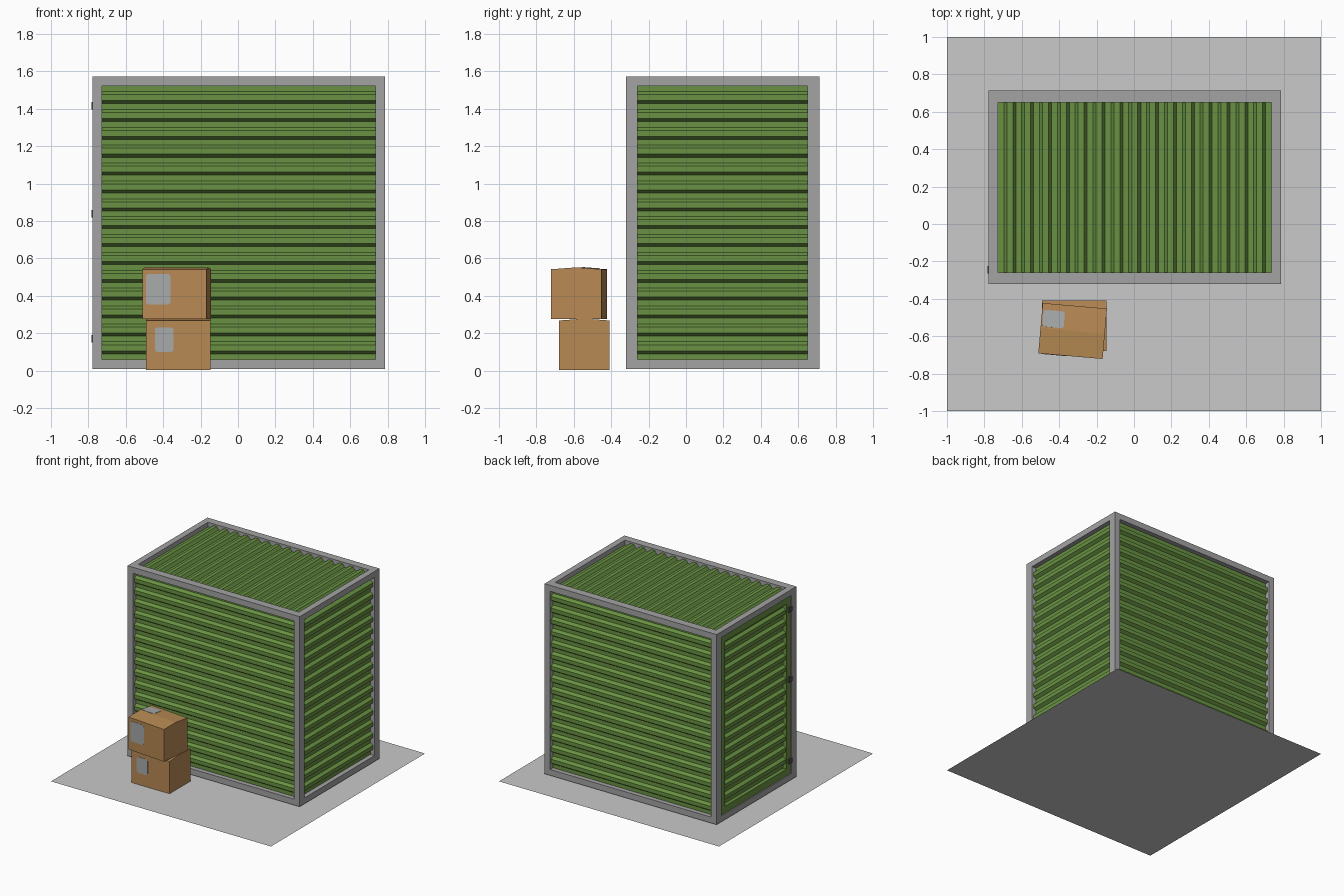
import bpy, bmesh, math
from mathutils import Matrix, Vector

if "Cube" in bpy.data.objects:
    bpy.data.objects.remove(bpy.data.objects["Cube"])


def material(name, srgb):
    col = tuple(((c + 0.055) / 1.055) ** 2.4 for c in srgb) + (1,)
    m = bpy.data.materials.new(name)
    m.use_nodes = True
    m.diffuse_color = col
    m.node_tree.nodes["Principled BSDF"].inputs["Base Color"].default_value = col
    return m


CONCRETE = material("concrete grey", (0.79, 0.79, 0.79))
STEEL = material("frame grey", (0.64, 0.64, 0.64))
GREEN = material("panel green", (0.41, 0.57, 0.26))
CARD = material("cardboard tan", (0.72, 0.54, 0.33))
LABEL = material("label grey", (0.66, 0.67, 0.67))
HINGE = material("hinge dark grey", (0.3, 0.3, 0.3))


def finish(name, bm, mat, matrix=Matrix()):
    bm.normal_update()
    mesh = bpy.data.meshes.new(name)
    bm.to_mesh(mesh)
    bm.free()
    mesh.materials.append(mat)
    ob = bpy.data.objects.new(name, mesh)
    ob.matrix_world = matrix
    bpy.context.collection.objects.link(ob)
    return ob


def add_box(bm, lo, hi):
    lo, hi = Vector(lo), Vector(hi)
    size = Matrix.Diagonal((*(hi - lo), 1))
    bmesh.ops.create_cube(bm, size=1, matrix=Matrix.Translation((lo + hi) / 2) @ size)


# Outer limits of the container and its frame bar widths
LO, HI = Vector((-0.778, -0.322, 0.01)), Vector((0.786, 0.714, 1.572))
BAR = Vector((0.051, 0.064, 0.049))
IN_LO, IN_HI = LO + BAR, HI - BAR

# Ground slab
bm = bmesh.new()
bmesh.ops.create_grid(bm, x_segments=1, y_segments=1, size=1)
finish("ground_slab", bm, CONCRETE)

# Frame: four bars along each axis, posts running full height
bm = bmesh.new()
for axis in range(3):
    a, b = [i for i in range(3) if i != axis]
    for sa in (0, 1):
        for sb in (0, 1):
            lo, hi = Vector(LO), Vector(HI)
            for i, s in ((a, sa), (b, sb)):
                if s:
                    lo[i] = IN_HI[i]
                else:
                    hi[i] = IN_LO[i]
            if axis < 2:
                lo[axis], hi[axis] = IN_LO[axis], IN_HI[axis]
            add_box(bm, lo, hi)
finish("container_frame", bm, STEEL)


def corrugated(name, length, width, matrix):
    """Sheet in local XY, ribs along X and stacked along Y, outward is +Z."""
    flat, slope, depth = 0.031, 0.0163, 0.024
    pitch = 2 * (flat + slope)
    count = round((width - flat) / pitch)
    pitch = (width - flat) / count
    pts = []
    for i in range(count):
        y = -width / 2 + i * pitch
        rise = y + flat
        fall = y + pitch - slope
        pts += [(y, 0), (rise, 0), (rise + slope, depth), (fall, depth)]
        if i == count - 1:
            pts += [(fall + slope, 0), (width / 2, 0)]
    bm = bmesh.new()
    rows = [[bm.verts.new((x, y, z)) for y, z in pts] for x in (-length / 2, length / 2)]
    for j in range(len(pts) - 1):
        bm.faces.new((rows[0][j], rows[1][j], rows[1][j + 1], rows[0][j + 1]))
    finish(name, bm, GREEN, matrix)


def basis(along, stack, origin):
    along, stack = Vector(along), Vector(stack)
    m = Matrix((along, stack, along.cross(stack))).transposed().to_4x4()
    return Matrix.Translation(origin) @ m


# Corrugated walls and roof, recessed behind the frame
MID, SPAN = (LO + HI) / 2, IN_HI - IN_LO
REC = 0.038
UP = (0, 0, 1)
corrugated("front_wall", SPAN.x, SPAN.z, basis((1, 0, 0), UP, (MID.x, LO.y + REC, MID.z)))
corrugated("back_wall", SPAN.x, SPAN.z, basis((-1, 0, 0), UP, (MID.x, HI.y - REC, MID.z)))
corrugated("side_wall", SPAN.y, SPAN.z, basis((0, 1, 0), UP, (HI.x - REC, MID.y, MID.z)))
corrugated("roof", SPAN.y, SPAN.x, basis((0, -1, 0), (1, 0, 0), (MID.x, MID.y, HI.z - REC)))

# Door at the other end: flat border around a corrugated sheet
EDGE = 0.055
corrugated("door_sheet", SPAN.y - 2 * EDGE, SPAN.z - 2 * EDGE,
           basis((0, -1, 0), UP, (LO.x + REC, MID.y, MID.z)))
bm = bmesh.new()
x0, x1 = LO.x + 0.008, LO.x + 0.045
for z0, z1 in ((IN_LO.z, IN_LO.z + EDGE), (IN_HI.z - EDGE, IN_HI.z)):
    add_box(bm, (x0, IN_LO.y, z0), (x1, IN_HI.y, z1))
for y0, y1 in ((IN_LO.y, IN_LO.y + EDGE), (IN_HI.y - EDGE, IN_HI.y)):
    add_box(bm, (x0, y0, IN_LO.z + EDGE), (x1, y1, IN_HI.z - EDGE))
finish("door_border", bm, GREEN)

# Door hinges
bm = bmesh.new()
for z in (0.17, 0.84, 1.415):
    add_box(bm, (LO.x - 0.006, -0.265, z - 0.02), (x0 + 0.005, -0.225, z + 0.02))
finish("door_hinges", bm, HINGE)

# Cardboard boxes with slightly lifted top flaps
W, D, H, LIFT = 0.345, 0.27, 0.265, 0.01


def carton(name, matrix):
    bm = bmesh.new()
    half = D / 2
    outline = [(-half, 0), (half, 0), (half, H), (0, H + LIFT), (-half, H)]
    face = bm.faces.new([bm.verts.new((-W / 2, y, z)) for y, z in outline])
    new = bmesh.ops.extrude_face_region(bm, geom=[face])["geom"]
    bmesh.ops.translate(bm, vec=(W, 0, 0), verts=[v for v in new if isinstance(v, bmesh.types.BMVert)])
    bmesh.ops.recalc_face_normals(bm, faces=bm.faces)
    finish(name, bm, CARD, matrix)


def label(name, w, h, matrix, r=0.014, thick=0.002):
    bm = bmesh.new()
    verts = []
    for k, (sx, sy) in enumerate(((1, 1), (-1, 1), (-1, -1), (1, -1))):
        for s in range(5):
            a = math.pi / 2 * (k + s / 4)
            verts.append(bm.verts.new((sx * (w / 2 - r) + r * math.cos(a),
                                       sy * (h / 2 - r) + r * math.sin(a), 0)))
    face = bm.faces.new(verts)
    new = bmesh.ops.extrude_face_region(bm, geom=[face])["geom"]
    bmesh.ops.translate(bm, vec=(0, 0, thick), verts=[v for v in new if isinstance(v, bmesh.types.BMVert)])
    bmesh.ops.recalc_face_normals(bm, faces=bm.faces)
    finish(name, bm, LABEL, matrix)


lower = Matrix.Translation((-0.32, -0.543, 0.003))
upper = Matrix.Translation((-0.328, -0.572, 0.277)) @ Matrix.Rotation(math.radians(-5), 4, "Z")
carton("lower_box", lower)
carton("upper_box", upper)
label("lower_box_label", 0.1, 0.13, lower @ basis((1, 0, 0), UP, (-0.075, -D / 2, 0.162)))
label("upper_box_label", 0.13, 0.165, upper @ basis((1, 0, 0), UP, (-0.087, -D / 2, 0.158)))
tilt = Matrix.Rotation(-math.atan2(LIFT, D / 2), 4, "X")
top_z = H + LIFT * (1 - 0.055 / (D / 2))
label("upper_box_top_label", 0.115, 0.09,
      upper @ Matrix.Translation((-0.107, 0.055, top_z)) @ tilt)
